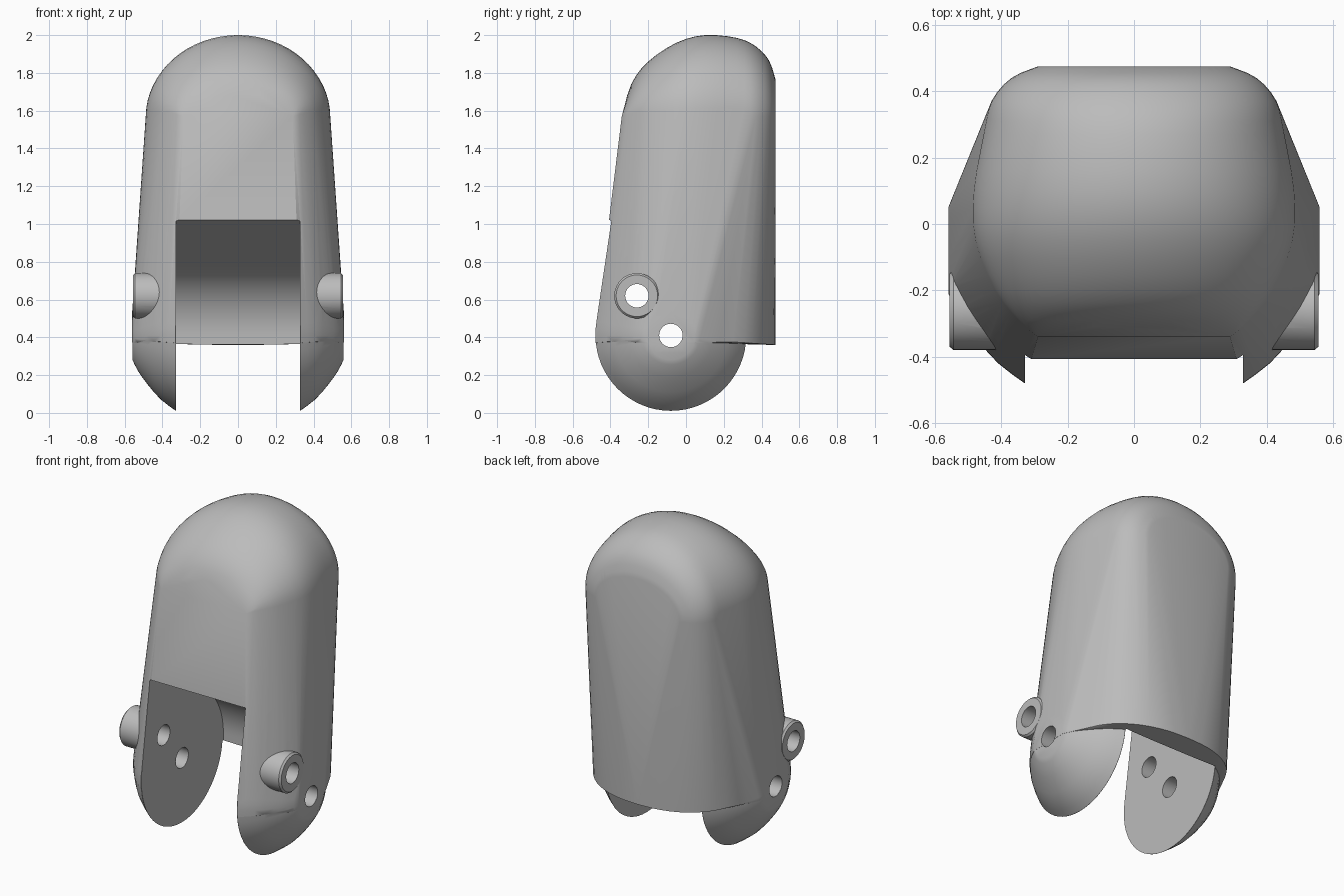
import bpy
import bmesh
from math import sin, cos, pi, radians

if "Cube" in bpy.data.objects:
    bpy.data.objects.remove(bpy.data.objects["Cube"], do_unlink=True)

grey = bpy.data.materials.new("plain grey")
grey.use_nodes = True
grey.diffuse_color = (0.5, 0.5, 0.5, 1)
grey.node_tree.nodes["Principled BSDF"].inputs["Base Color"].default_value = (0.5, 0.5, 0.5, 1)

PIVOT_Y, PIVOT_Z = -0.08, 0.41
BOSS_Y, BOSS_Z = -0.26, 0.62
SHOULDER = 1.57


def add_object(name, bm):
    bmesh.ops.recalc_face_normals(bm, faces=bm.faces)
    mesh = bpy.data.meshes.new(name)
    bm.to_mesh(mesh)
    bm.free()
    mesh.materials.append(grey)
    obj = bpy.data.objects.new(name, mesh)
    bpy.context.collection.objects.link(obj)
    return obj


def hull(name, points):
    bm = bmesh.new()
    for p in points:
        bm.verts.new(p)
    bmesh.ops.remove_doubles(bm, verts=bm.verts, dist=0.0005)
    bmesh.ops.convex_hull(bm, input=bm.verts)
    loose = [v for v in bm.verts if not v.link_faces]
    bmesh.ops.delete(bm, geom=loose, context='VERTS')
    bmesh.ops.dissolve_limit(bm, angle_limit=radians(0.5), verts=bm.verts, edges=bm.edges)
    return add_object(name, bm)


def prism(name, profile, x0, x1):
    """Extrude a (y, z) profile along x."""
    bm = bmesh.new()
    a = [bm.verts.new((x0, y, z)) for y, z in profile]
    b = [bm.verts.new((x1, y, z)) for y, z in profile]
    bm.faces.new(a)
    bm.faces.new(b[::-1])
    n = len(a)
    for i in range(n):
        bm.faces.new((a[i], b[i], b[(i + 1) % n], a[(i + 1) % n]))
    return add_object(name, bm)


def circle(y, z, r, n=32):
    return [(y + r * cos(2 * pi * i / n), z + r * sin(2 * pi * i / n)) for i in range(n)]


def combine(target, other, operation):
    mod = target.modifiers.new(operation.lower(), 'BOOLEAN')
    mod.operation = operation
    mod.solver = 'EXACT'
    mod.object = other
    bpy.context.view_layer.objects.active = target
    bpy.ops.object.modifier_apply(modifier=mod.name)
    bpy.data.objects.remove(other, do_unlink=True)


def smooth_curve(rows, steps):
    """Catmull-Rom interpolation through a short list of stations."""
    out = []
    for i in range(len(rows) - 1):
        p = [rows[max(i - 1, 0)], rows[i], rows[i + 1], rows[min(i + 2, len(rows) - 1)]]
        for s in range(steps):
            t = s / steps
            out.append(tuple(
                0.5 * (2 * b + (c - a) * t + (2 * a - 5 * b + 4 * c - d) * t * t
                       + (3 * b - a - 3 * c + d) * t ** 3)
                for a, b, c, d in zip(*p)))
    return out + [rows[-1]]


# Dome: arches across x at stations of (y, half width, top height)
stations = [(-0.34, 0.29, 1.57), (-0.29, 0.35, 1.74), (-0.2, 0.42, 1.86), (-0.05, 0.48, 1.96),
            (0.1, 0.485, 2.0), (0.27, 0.455, 1.985), (0.37, 0.43, 1.94),
            (0.44, 0.37, 1.865), (0.475, 0.29, 1.76)]
dome = []
for y, w, top in smooth_curve(stations, 3):
    for i in range(33):
        a = pi * i / 32
        dome.append((w * cos(a), y, SHOULDER + (top - SHOULDER) * sin(a)))

# Ear: rounded disc about the hinge axis, as (radius, x) rings
rings = smooth_curve([(0.4, 0.33), (0.34, 0.41), (0.26, 0.48), (0.19, 0.53), (0.13, 0.56)], 2)


def ear_points(shrink=0.0):
    return [(side * (x - shrink), y, z) for r, x in rings for side in (1, -1)
            for y, z in circle(PIVOT_Y, PIVOT_Z, r - shrink, 64)]


# Lower rim of the back wall
rim = smooth_curve([(0, 0.475), (0.15, 0.463), (0.3, 0.41), (0.42, 0.31), (0.52, 0.13)], 3)
back_rim = [(s * x, y, 0.36 + (0.475 - y) * 0.07) for x, y in rim for s in (1, -1)]

body = hull("fingertip_shell", dome + back_rim + [p for p in ear_points() if p[2] >= 0.37])
combine(body, hull("ears", ear_points(0.001)), 'UNION')

# Bosses around the upper holes
for side in (1, -1):
    bm = bmesh.new()
    loops = [[bm.verts.new((side * x, y, z)) for y, z in circle(BOSS_Y, BOSS_Z, r, 40)]
             for x, r in ((0.36, 0.12), (0.545, 0.12), (0.556, 0.11))]
    for a, b in zip(loops, loops[1:]):
        for i in range(40):
            bm.faces.new((a[i], b[i], b[(i + 1) % 40], a[(i + 1) % 40]))
    bm.faces.new(loops[0])
    bm.faces.new(loops[-1])
    combine(body, add_object("boss", bm), 'UNION')

# Hinge slot: sloping roof running into a round back wall
R = 0.405
slot = [(-0.9, 1.264)]
for i in range(17):
    a = radians(64) * (1 - i / 16)
    slot.append((PIVOT_Y + R * cos(a), PIVOT_Z + R * sin(a)))
slot += [(PIVOT_Y + R, -0.2), (-0.9, -0.2)]
combine(body, prism("slot_cutter", slot, -0.328, 0.328), 'DIFFERENCE')

# Pin holes through both ears
for y, z in ((PIVOT_Y, PIVOT_Z), (BOSS_Y, BOSS_Z)):
    combine(body, prism("hole_cutter", circle(y, z, 0.062), -1, 1), 'DIFFERENCE')

bpy.ops.object.select_all(action='DESELECT')
body.select_set(True)
bpy.context.view_layer.objects.active = body
bpy.ops.object.shade_smooth_by_angle(angle=radians(32))
